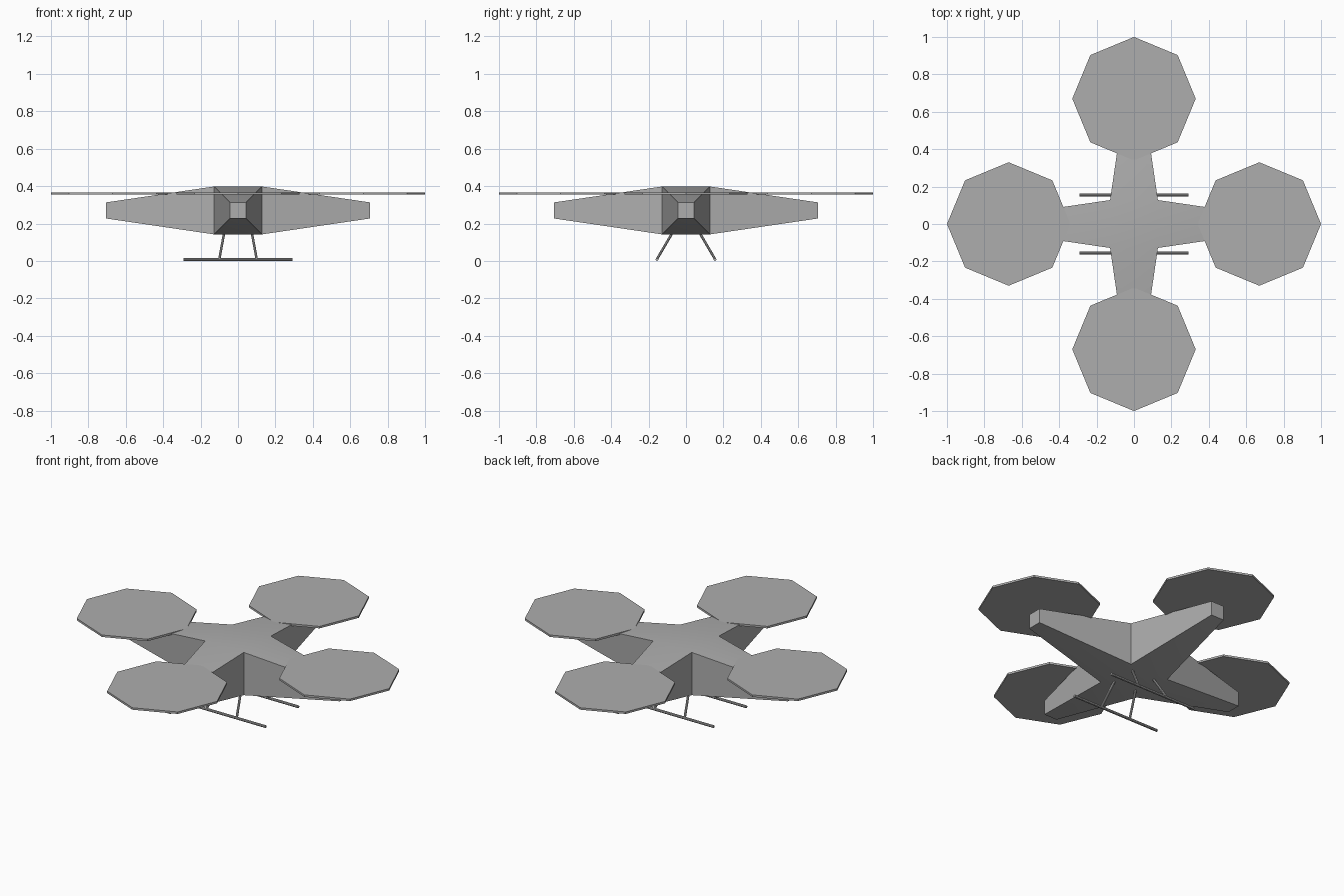
import bpy, bmesh, math
from mathutils import Vector

cube = bpy.data.objects.get("Cube")
if cube:
    bpy.data.objects.remove(cube, do_unlink=True)

grey = bpy.data.materials.new("plain grey")
grey.use_nodes = True
colour = (0.42, 0.42, 0.42, 1)
grey.diffuse_color = colour
grey.node_tree.nodes["Principled BSDF"].inputs["Base Color"].default_value = colour


def finish(obj, name, smooth=True):
    obj.name = name
    obj.data.materials.append(grey)
    if smooth:
        bpy.ops.object.select_all(action='DESELECT')
        obj.select_set(True)
        bpy.context.view_layer.objects.active = obj
        bpy.ops.object.shade_smooth_by_angle(angle=math.radians(30))


def rod(name, start, end, radius):
    a, b = Vector(start), Vector(end)
    bpy.ops.mesh.primitive_cylinder_add(vertices=8, radius=radius, depth=(b - a).length,
                                        location=(a + b) / 2)
    obj = bpy.context.object
    obj.rotation_euler = (b - a).to_track_quat('Z', 'Y').to_euler()
    finish(obj, name, smooth=False)


# Body: a square hub with four tapering arms pulled from its sides
HUB, TIP, REACH, MID = 0.128, 0.043, 0.705, 0.27
bm = bmesh.new()
bmesh.ops.create_cube(bm, size=2 * HUB)
sides = [f for f in bm.faces if abs(f.normal.z) < 0.5]
for face in sides:
    direction = face.normal.copy()
    arm = bmesh.ops.extrude_discrete_faces(bm, faces=[face])["faces"][0]
    for v in arm.verts:
        across = v.co - direction * v.co.dot(direction)
        v.co = direction * REACH + across * (TIP / HUB)
bmesh.ops.translate(bm, verts=bm.verts, vec=(0, 0, MID))
bmesh.ops.recalc_face_normals(bm, faces=bm.faces)
mesh = bpy.data.meshes.new("body")
bm.to_mesh(mesh)
bm.free()
body = bpy.data.objects.new("body", mesh)
bpy.context.collection.objects.link(body)
finish(body, "body")

# Rotor discs: thin octagons above the arm tips
for name, dx, dy in (("left", 1, 0), ("right", -1, 0), ("front", 0, -1), ("back", 0, 1)):
    bpy.ops.mesh.primitive_cylinder_add(vertices=8, radius=0.33, depth=0.012,
                                        location=(0.67 * dx, 0.67 * dy, 0.36))
    finish(bpy.context.object, name + "_rotor_disc", smooth=False)

# Landing gear: two skids, each on two splayed legs
for end, sy in (("front", -1), ("back", 1)):
    rod(end + "_skid", (-0.292, 0.155 * sy, 0.008), (0.292, 0.155 * sy, 0.008), 0.008)
    for side, sx in (("left", 1), ("right", -1)):
        rod(f"{end}_{side}_leg", (0.1 * sx, 0.155 * sy, 0.01),
            (0.073 * sx, 0.07 * sy, 0.155), 0.007)
